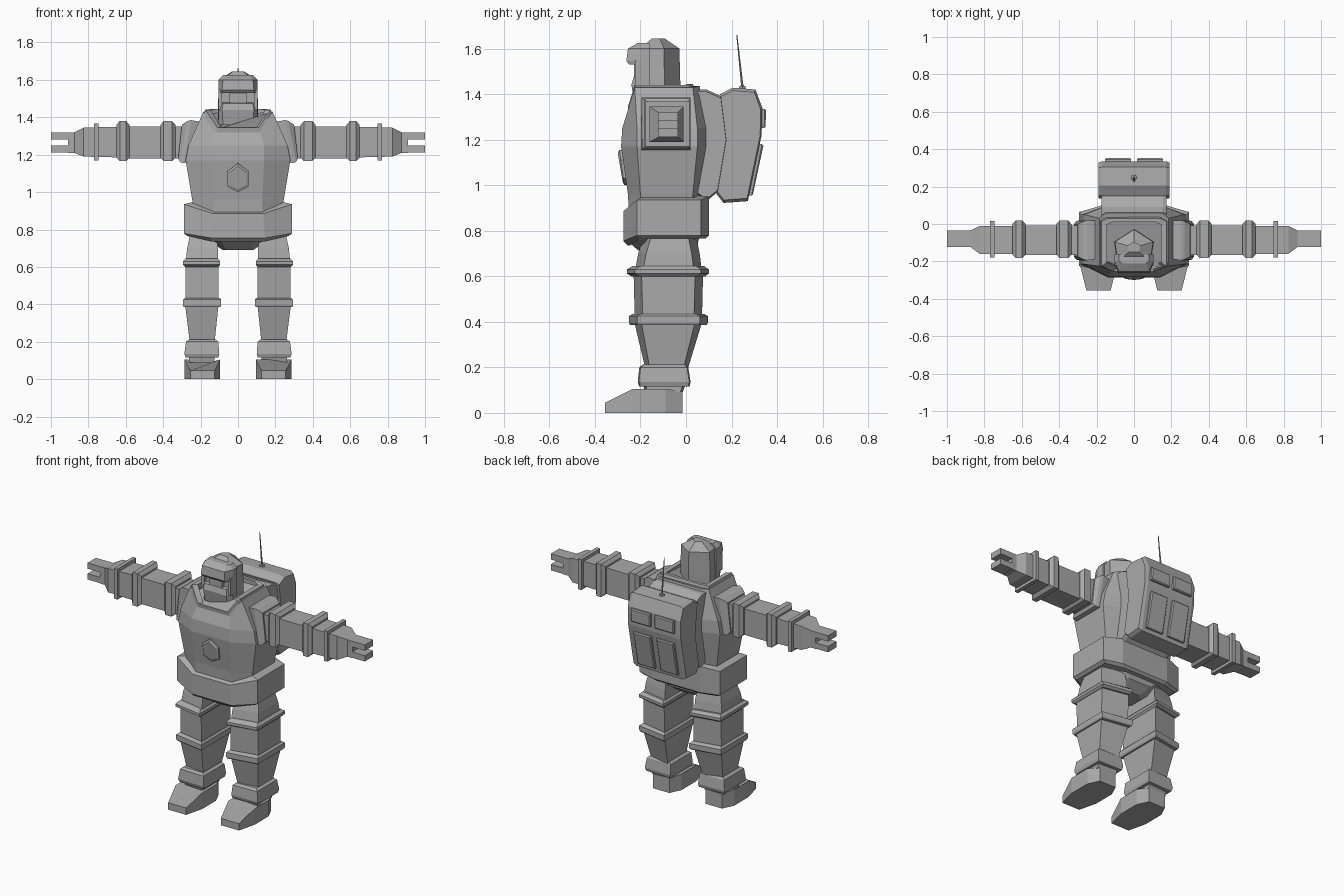
import bpy, bmesh, math
from mathutils import Vector

grey = bpy.data.materials.new("mid_grey")
grey.diffuse_color = (0.4, 0.4, 0.4, 1)


def loft(name, rings, mirror=False, closed=False):
    """Skin a list of equal-length point rings; cap both ends unless closed."""
    bm = bmesh.new()
    vs = [[bm.verts.new(p) for p in r] for r in rings]
    n, m = len(vs[0]), len(vs)
    for i in range(m if closed else m - 1):
        a, b = vs[i], vs[(i + 1) % m]
        for j in range(n):
            k = (j + 1) % n
            bm.faces.new((a[j], a[k], b[k], b[j]))
    if not closed:
        bm.faces.new(vs[0])
        bm.faces.new(vs[-1])
    bmesh.ops.recalc_face_normals(bm, faces=bm.faces)
    me = bpy.data.meshes.new(name)
    bm.to_mesh(me)
    bm.free()
    me.materials.append(grey)
    ob = bpy.data.objects.new(name, me)
    bpy.context.collection.objects.link(ob)
    if mirror:
        ob.modifiers.new("mirror", 'MIRROR')
    return ob


def octo(w, wf, wb, yf, sf, sb, yb, zf, zs=None, zb=None):
    """Eight-sided body section, symmetric in x: front, side and back heights."""
    zs = zf if zs is None else zs
    zb = zs if zb is None else zb
    half = [(wf, yf, zf), (w, sf, zs), (w, sb, zs), (wb, yb, zb)]
    return half + [(-x, y, z) for x, y, z in reversed(half)]


def leg_ring(z, xi, xo, yf, yb, c=0.035):
    """Four-sided leg section, longer on the inner side."""
    return [(xi, yf, z), (xo, yf + c, z), (xo, yb - c, z), (xi, yb, z)]


def arm_ring(x, zl, zh, yl, yh, lean=0):
    return [(x + lean, yl, zl), (x + lean, yh, zl), (x - lean, yh, zh), (x - lean, yl, zh)]


def box(name, x0, x1, y0, y1, z0, z1, mirror=False):
    return loft(name, [arm_ring(x, z0, z1, y0, y1) for x in (x0, x1)], mirror)


# Torso with sloping shoulders and a neckline that drops at the front
loft("torso", [
    octo(.225, .13, .13, -.25, -.19, .02, .05, .86),
    octo(.245, .13, .14, -.255, -.20, .03, .06, .96),
    octo(.28, .14, .17, -.285, -.215, .05, .09, 1.17),
    octo(.265, .14, .17, -.28, -.215, .05, .09, 1.25),
    octo(.185, .115, .15, -.245, -.225, .03, .06, 1.335, 1.43, 1.435)])

# Raised collar around the neck
loft("collar", [
    octo(.185, .115, .15, -.25, -.225, .02, .04, 1.31, 1.40, 1.42),
    octo(.175, .11, .14, -.255, -.225, .015, .03, 1.345, 1.44, 1.445),
    octo(.145, .09, .115, -.23, -.205, -.005, .01, 1.345, 1.44, 1.445),
    octo(.145, .09, .115, -.22, -.20, -.005, .01, 1.31, 1.40, 1.42)], closed=True)

# Hexagonal chest plate
hexa = [(0, 1.155), (.057, 1.11), (.057, 1.03), (0, 1.0), (-.057, 1.03), (-.057, 1.11)]
loft("chest_plate", [[(x * s, y + (1.1 - z) * .14, 1.08 + (z - 1.08) * s) for x, z in hexa]
                     for y, s in ((-.25, 1), (-.285, 1), (-.292, .8))])

# Belt, lower at the front, with the pelvis under it
loft("belt", [
    octo(.27, .14, .15, -.255, -.20, .055, .085, .735, .765, .765),
    octo(.29, .145, .17, -.275, -.215, .065, .10, .755, .78, .78),
    octo(.29, .135, .17, -.275, -.215, .065, .10, .885, .935, .95),
    octo(.25, .13, .15, -.25, -.20, .04, .07, .895, .945, .955)])
loft("pelvis", [
    octo(.08, .06, .05, -.18, -.14, -.04, -.01, .69),
    octo(.15, .09, .08, -.235, -.17, .02, .05, .735),
    octo(.22, .14, .13, -.25, -.19, .03, .06, .78)])

# Legs: thigh, knee bands, shin, cuff and ankle
loft("thigh", [leg_ring(.62, .105, .28, -.225, .07), leg_ring(.70, .108, .272, -.21, .06),
               leg_ring(.80, .115, .25, -.18, .04)], True)
loft("thigh_band", [leg_ring(.60, .105, .283, -.24, .085), leg_ring(.612, .095, .295, -.26, .10),
                    leg_ring(.63, .095, .295, -.26, .10), leg_ring(.645, .108, .28, -.235, .08)], True)
loft("knee", [leg_ring(.41, .105, .28, -.225, .07), leg_ring(.61, .105, .28, -.23, .075)], True)
loft("knee_band", [leg_ring(.385, .095, .29, -.245, .09), leg_ring(.395, .09, .295, -.25, .096),
                   leg_ring(.425, .09, .295, -.25, .096), leg_ring(.435, .10, .283, -.235, .08)], True)
loft("shin", [leg_ring(.20, .125, .258, -.18, .01, .02), leg_ring(.39, .105, .282, -.225, .068, .03)], True)
loft("ankle_cuff", [leg_ring(.115, .105, .28, -.205, .015, .005), leg_ring(.135, .10, .287, -.212, .02, .005),
                    leg_ring(.20, .105, .278, -.205, .01, .005), leg_ring(.212, .12, .262, -.19, .0, .005)], True)
loft("ankle", [leg_ring(.09, .125, .262, -.18, -.015, .01), leg_ring(.13, .125, .262, -.19, .0, .01)], True)

# Boot: an outline tapering at toe and heel, with a sloping toe cap
sole = [(.125, -.355), (.255, -.355), (.285, -.235), (.285, -.09),
        (.25, -.015), (.13, -.015), (.095, -.09), (.095, -.235)]
top = [.045, .045, .105, .105, .095, .095, .105, .105]
loft("boot", [[(x, y, 0) for x, y in sole],
              [(x, y, z) for (x, y), z in zip(sole, top)]], True)

# Arms: shoulder plate, sleeves, bands, forearm and pincer
loft("shoulder_plate", [arm_ring(.20, 1.175, 1.37, -.18, .015, .03), arm_ring(.27, 1.155, 1.385, -.195, .02, .02),
                        arm_ring(.29, 1.16, 1.38, -.19, .015, .02), arm_ring(.31, 1.18, 1.36, -.175, 0, .01)], True)
loft("upper_arm", [arm_ring(x, 1.18, 1.35, -.165, -.008) for x in (.29, .62)], True)
for name, a, b in (("upper_arm_band", .335, .415), ("elbow_band", .58, .65)):
    loft(name, [arm_ring(a, 1.185, 1.36, -.165, 0), arm_ring(a + .018, 1.165, 1.38, -.182, .02),
                arm_ring(b - .018, 1.165, 1.38, -.182, .02), arm_ring(b, 1.185, 1.36, -.165, 0)], True)
loft("forearm", [arm_ring(.62, 1.185, 1.35, -.16, -.01), arm_ring(.825, 1.19, 1.345, -.16, -.01),
                 arm_ring(.875, 1.21, 1.32, -.122, -.035), arm_ring(.91, 1.21, 1.32, -.122, -.035)], True)
box("wrist_band", .745, .77, -.178, .015, 1.17, 1.368, True)
box("upper_finger", .905, 1.0, -.122, -.035, 1.282, 1.32, True)
box("lower_finger", .905, 1.0, -.122, -.035, 1.212, 1.25, True)


# Head: hood with a ridged back and faceted crown
def hood(z, s=1.0, front=-.205):
    pts = [(.09, front), (.107, -.095), (0, -.025), (-.107, -.095), (-.09, front)]
    return [(x * s, -.125 + (y + .125) * s, z) for x, y in pts]


loft("hood", [hood(1.32, .98), hood(1.45), hood(1.60, .96), hood(1.645, .3)])


# Face: brow, recessed eye slot with nose bridge, jaw
def face_ring(z, wf, yf, w=.105):
    return [(w, -.16, z), (w, -.2, z), (wf, yf, z), (-wf, yf, z), (-w, -.2, z), (-w, -.16, z)]


loft("brow", [face_ring(1.53, .08, -.25), face_ring(1.545, .085, -.262),
              face_ring(1.60, .08, -.255), face_ring(1.625, .065, -.21, .08)])
loft("jaw", [face_ring(1.36, .08, -.225), face_ring(1.44, .085, -.24),
             face_ring(1.475, .08, -.23), face_ring(1.48, .06, -.21)])
box("eye_slot", -.095, .095, -.21, -.15, 1.46, 1.55)
box("nose_bridge", -.045, .045, -.228, -.20, 1.475, 1.535)
box("cheek_post", .085, .105, -.225, -.16, 1.44, 1.55, True)


# Backpack: a thin harness slab and a bent main case
def slab(name, prof, w, inset, c=(.2, 1.18)):
    def ring(x, s):
        return [(x, c[0] + (y - c[0]) * s, c[1] + (z - c[1]) * s) for y, z in prof]
    return loft(name, [ring(-w, 1 - inset), ring(-w + .02, 1), ring(w - .02, 1), ring(w, 1 - inset)])


slab("harness", [(.03, 1.42), (.09, 1.42), (.155, 1.39), (.185, 1.2), (.14, .97),
                 (.09, .93), (.03, .97)], .175, .04, (.1, 1.18))
slab("backpack", [(.15, 1.40), (.205, 1.428), (.305, 1.42), (.335, 1.34), (.332, 1.22),
                  (.272, .93), (.165, .922), (.135, .96), (.175, 1.2)], .19, .05)


# Raised panels on the rear of the pack
def panel(name, x0, x1, lo, hi):
    (y0, z0), (y1, z1) = lo, hi
    def ring(d, g):
        return [(x0 + g, y0 + d, z0 + g), (x1 - g, y0 + d, z0 + g),
                (x1 - g, y1 + d, z1 - g), (x0 + g, y1 + d, z1 - g)]
    loft(name, [ring(-.02, 0), ring(.01, 0), ring(.016, .006)], True)


panel("upper_panel", .015, .155, (.333, 1.25), (.336, 1.335))
panel("lower_panel", .02, .145, (.278, .955), (.324, 1.18))


# Antenna, leaning slightly forward
def disc(p, r):
    return [(p[0] + r * math.cos(a * math.pi / 3), p[1] + r * math.sin(a * math.pi / 3), p[2]) for a in range(6)]


loft("antenna", [disc((0, .248, 1.41), .018), disc((0, .248, 1.435), .016), disc((0, .247, 1.437), .006),
                 disc((0, .223, 1.66), .0025)])
